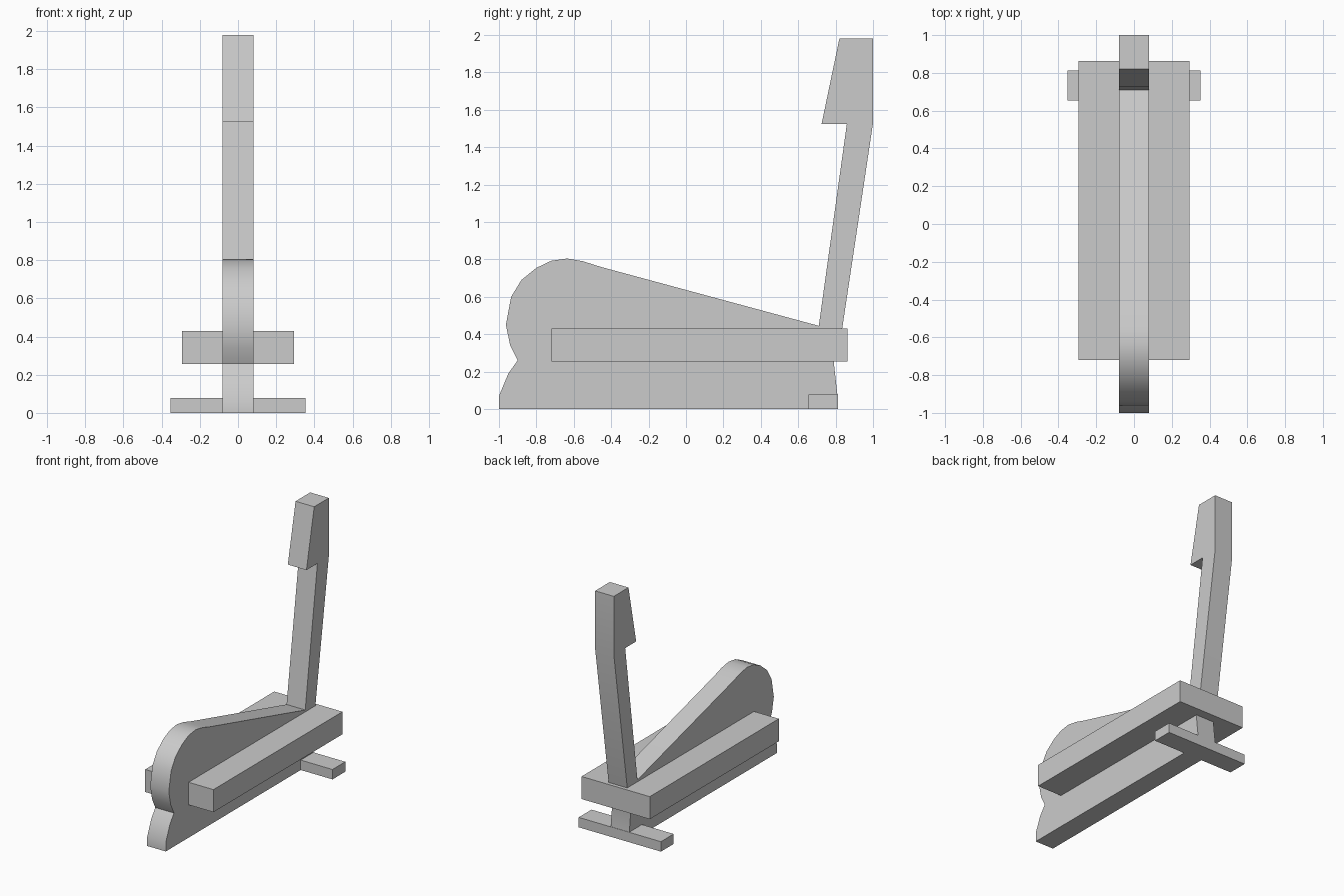
import bpy, bmesh, math

cube = bpy.data.objects.get("Cube")
if cube:
    bpy.data.objects.remove(cube, do_unlink=True)

grey = bpy.data.materials.new("plain_grey")
grey.use_nodes = True
colour = (0.6, 0.6, 0.6, 1)
grey.diffuse_color = colour
grey.node_tree.nodes["Principled BSDF"].inputs["Base Color"].default_value = colour


def extrude_profile(name, profile, half_width):
    """Extrude a (y, z) outline evenly to both sides of x = 0."""
    bm = bmesh.new()
    face = bm.faces.new([bm.verts.new((-half_width, y, z)) for y, z in profile])
    result = bmesh.ops.extrude_face_region(bm, geom=[face])
    verts = [g for g in result["geom"] if isinstance(g, bmesh.types.BMVert)]
    bmesh.ops.translate(bm, verts=verts, vec=(2 * half_width, 0, 0))
    bmesh.ops.recalc_face_normals(bm, faces=bm.faces)
    mesh = bpy.data.meshes.new(name)
    bm.to_mesh(mesh)
    bm.free()
    mesh.materials.append(grey)
    obj = bpy.data.objects.new(name, mesh)
    bpy.context.collection.objects.link(obj)
    return obj


def box(name, half_width, y0, y1, z0, z1):
    return extrude_profile(name, [(y0, z0), (y1, z0), (y1, z1), (y0, z1)], half_width)


# Base, round wheel housing, sloping top, upright and console in one slab
base_front = [(-1, 0), (-1, 0.07), (-0.95, 0.19), (-0.9, 0.26)]
housing = [(-0.94, 0.34), (-0.963, 0.45), (-0.935, 0.6), (-0.88, 0.69), (-0.8, 0.755),
           (-0.72, 0.793), (-0.635, 0.805), (-0.55, 0.79), (-0.455, 0.76)]
upright_front = [(0.71, 0.445), (0.86, 1.525)]
console = [(0.725, 1.525), (0.82, 1.98), (1, 1.98), (1, 1.53)]
upright_back = [(0.835, 0.43), (0.79, 0.25), (0.81, 0.07), (0.81, 0)]
frame = extrude_profile(
    "frame", base_front + housing + upright_front + console + upright_back, 0.08)

# Side rails joined across the back, and the rear stabiliser
box("side_rails", 0.293, -0.72, 0.863, 0.255, 0.43)
box("rear_foot_bar", 0.353, 0.655, 0.812, 0, 0.077)

# Smooth the rounded housing, keep other edges crisp
bpy.ops.object.select_all(action="DESELECT")
frame.select_set(True)
bpy.context.view_layer.objects.active = frame
bpy.ops.object.shade_smooth_by_angle(angle=math.radians(30))
